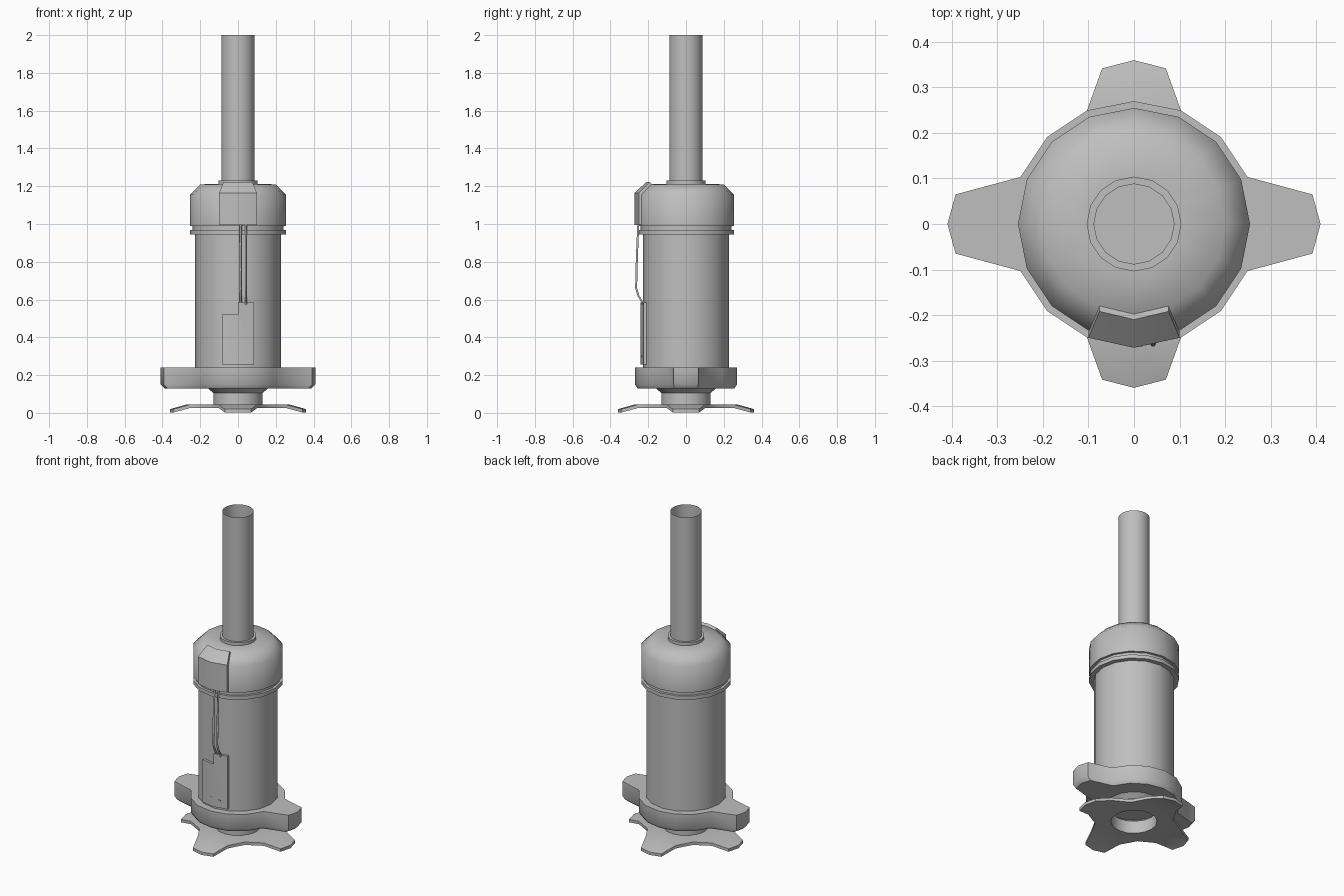
import bpy, bmesh, math
from collections import Counter

cube = bpy.data.objects.get("Cube")
if cube:
    bpy.data.objects.remove(cube, do_unlink=True)

SIDES = 16
grey = bpy.data.materials.new("plain_grey")
grey.use_nodes = True
COLOUR = (0.52, 0.52, 0.52, 1)
grey.diffuse_color = COLOUR
grey.node_tree.nodes["Principled BSDF"].inputs["Base Color"].default_value = COLOUR


def make(name, verts, faces, smooth=45):
    """Mesh object from points and faces, with consistent outward normals."""
    mesh = bpy.data.meshes.new(name)
    mesh.from_pydata(verts, [], faces)
    bm = bmesh.new()
    bm.from_mesh(mesh)
    bmesh.ops.recalc_face_normals(bm, faces=bm.faces)
    bm.to_mesh(mesh)
    bm.free()
    mesh.materials.append(grey)
    ob = bpy.data.objects.new(name, mesh)
    bpy.context.collection.objects.link(ob)
    bpy.ops.object.select_all(action="DESELECT")
    ob.select_set(True)
    bpy.context.view_layer.objects.active = ob
    bpy.ops.object.shade_smooth_by_angle(angle=math.radians(smooth))
    return ob


def lathe(name, profile, n=SIDES, cap_start=False, cap_end=False):
    """Revolve (radius, height) points about the z axis."""
    verts = [(r * math.cos(math.tau * i / n), r * math.sin(math.tau * i / n), z)
             for r, z in profile for i in range(n)]
    faces = [(k * n + i, k * n + (i + 1) % n, (k + 1) * n + (i + 1) % n, (k + 1) * n + i)
             for k in range(len(profile) - 1) for i in range(n)]
    if cap_start:
        faces.append(tuple(range(n)))
    if cap_end:
        faces.append(tuple(range((len(profile) - 1) * n, len(profile) * n)))
    return make(name, verts, faces)


def thicken(name, sheet, faces, layers, smooth=45):
    """Stack copies of a sheet of faces and wall in its boundary.
    Each layer is a function that places a sheet point."""
    n = len(sheet)
    verts = [layer(p) for layer in layers for p in sheet]
    last = (len(layers) - 1) * n
    out = list(faces) + [tuple(i + last for i in reversed(f)) for f in faces]
    edges = [(f[i], f[(i + 1) % len(f)]) for f in faces for i in range(len(f))]
    count = Counter(tuple(sorted(e)) for e in edges)
    for a, b in edges:
        if count[tuple(sorted((a, b)))] == 1:
            for k in range(len(layers) - 1):
                out.append((a + k * n, a + k * n + n, b + k * n + n, b + k * n))
    return make(name, out and verts, out, smooth)


def lobed_plate(name, hole, radius, diagonal, arms, tip, side, z, tip_z, layers):
    """Ring with tapered two-face arms at the given quarter turns."""
    sheet, faces = [], []
    for r_ring in (hole, None):
        for i in range(SIDES):
            a = math.tau * i / SIDES
            r = r_ring or (diagonal if i % 4 == 2 else radius)
            sheet.append((r * math.cos(a), r * math.sin(a), z))
    for i in range(SIDES):
        j = (i + 1) % SIDES
        faces.append((i, i + SIDES, j + SIDES, j))
    for q in arms:
        c, s = math.cos(q * math.pi / 2), math.sin(q * math.pi / 2)
        base = len(sheet)
        for x, y in ((tip - 0.018, -side), (tip, 0), (tip - 0.018, side)):
            sheet.append((x * c - y * s, x * s + y * c, tip_z))
        for k in range(2):
            i = SIDES + (q * 4 - 1 + k) % SIDES
            j = SIDES + (q * 4 + k) % SIDES
            faces.append((i, base + k, base + k + 1, j))
    return thicken(name, sheet, faces, layers)


def shift(dz, scale=1.0):
    return lambda p: (p[0] * scale, p[1] * scale, p[2] + dz)


# Base: drooping four-armed foot, hollow hub and two-armed flange
lobed_plate("foot_plate", 0.13, 0.27, 0.22, range(4), 0.36, 0.07, 0.045, 0.02,
            [shift(0), shift(-0.018)])
lathe("hub", [(0.13, 0.027), (0.13, 0.105), (0.16, 0.13)], cap_end=True)
lobed_plate("flange", 0.15, 0.27, 0.27, (0, 2), 0.41, 0.065, 0.24, 0.24,
            [shift(0), shift(-0.09), shift(-0.11, 0.95)])

# Main barrel, collar and cap
lathe("barrel", [(0.227, 0.235), (0.227, 0.95)])
lathe("collar", [(0.22, 0.945), (0.255, 0.945), (0.255, 0.968), (0.24, 0.968), (0.24, 0.992)])
lathe("cap", [(0.23, 0.99), (0.255, 0.99), (0.255, 1.155), (0.2, 1.21), (0.1, 1.212)],
      cap_end=True)
lathe("tube_ring", [(0.104, 1.205), (0.104, 1.23), (0.088, 1.23)])
lathe("tube", [(0.088, 1.225), (0.088, 2.0)], n=32, cap_start=True)

# Angled hood over the front of the cap
rows = [(0.10, -0.25, -0.272, 0.995), (0.10, -0.25, -0.272, 1.165),
        (0.076, -0.192, -0.21, 1.222)]
hood = [(x, ym if x == 0 else ys, z) for w, ys, ym, z in rows for x in (-w, 0, w)]
hood_faces = [(r * 3 + c, r * 3 + c + 1, r * 3 + c + 4, r * 3 + c + 3)
              for r in range(2) for c in range(2)]
thicken("hood", hood, hood_faces,
        [shift(0), lambda p: (p[0], p[1] + 0.014, p[2] - (0.014 if p[2] > 1 else 0))], 30)

# Stepped control box wrapped on the barrel
box = [(x, -0.24 + abs(x) * 0.18, z) for x, z in
       ((-0.085, 0.255), (0, 0.255), (0.085, 0.255), (0.085, 0.585),
        (0, 0.585), (0, 0.52), (-0.085, 0.52))]
thicken("control_box", box, [(0, 1, 5, 6), (1, 2, 3, 4, 5)],
        [shift(0), lambda p: (p[0], p[1] + 0.022, p[2])])

# Small slots low on the box
for name, x, z, w, h in (("slot", -0.02, 0.30, 0.004, 0.012),
                         ("button", 0.035, 0.30, 0.007, 0.005)):
    y = -0.2425 + abs(x) * 0.18
    plate = [(x - w, y, z - h), (x + w, y, z - h), (x + w, y, z + h), (x - w, y, z + h)]
    thicken(name, plate, [(0, 1, 2, 3)],
            [shift(0), lambda p: (p[0], p[1] + 0.006, p[2])])

# Twin cables from the hood down to the box
PATH = [(-0.252, 1.01), (-0.257, 0.9), (-0.262, 0.76), (-0.264, 0.66),
        (-0.252, 0.62), (-0.234, 0.59), (-0.228, 0.57)]
for name, x in (("cable_right", 0.015), ("cable_left", 0.042)):
    sheet = [(x + 0.006 * math.cos(math.tau * i / 6), y + 0.006 * math.sin(math.tau * i / 6), z)
             for y, z in PATH for i in range(6)]
    faces = [(k * 6 + i, k * 6 + (i + 1) % 6, k * 6 + 6 + (i + 1) % 6, k * 6 + 6 + i)
             for k in range(len(PATH) - 1) for i in range(6)]
    make(name, sheet, faces, 70)
